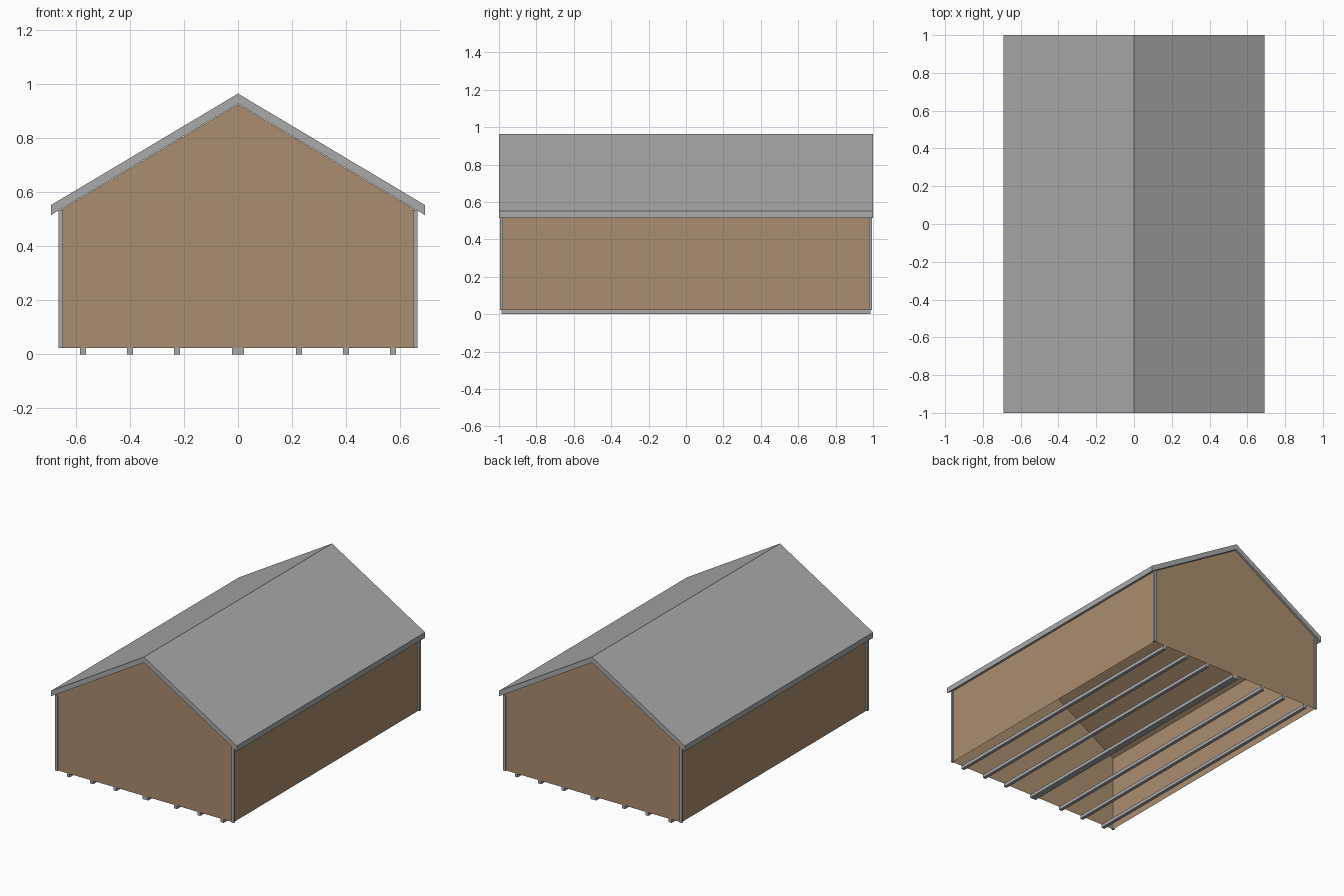
import bpy, bmesh

if "Cube" in bpy.data.objects:
    bpy.data.objects.remove(bpy.data.objects["Cube"])


def material(name, rgb):
    m = bpy.data.materials.new(name)
    m.diffuse_color = (*rgb, 1)
    m.use_nodes = True
    m.node_tree.nodes["Principled BSDF"].inputs["Base Color"].default_value = m.diffuse_color
    return m


GRAY = material("gray metal", (0.40, 0.40, 0.40))
TAN = material("tan siding", (0.40, 0.268, 0.156))

PEAK, SLOPE = 0.928, 0.596      # underside of the roof: height at ridge, fall per unit x
BASE = 0.023                    # top of the skids


def under(x):
    return PEAK - SLOPE * abs(x)


def prism(name, profile, vec, mat, skip_down=False):
    """Extrude a closed profile of 3D points along vec, optionally leaving the bottom open."""
    bm = bmesh.new()
    face = bm.faces.new([bm.verts.new(p) for p in profile])
    ext = bmesh.ops.extrude_face_region(bm, geom=[face], use_keep_orig=True)
    bmesh.ops.translate(bm, vec=vec, verts=[v for v in ext["geom"] if isinstance(v, bmesh.types.BMVert)])
    bmesh.ops.recalc_face_normals(bm, faces=bm.faces)
    if skip_down:
        down = [f for f in bm.faces if f.normal.z < -0.9]
        bmesh.ops.delete(bm, geom=down, context='FACES_ONLY')
    me = bpy.data.meshes.new(name)
    bm.to_mesh(me)
    bm.free()
    me.materials.append(mat)
    ob = bpy.data.objects.new(name, me)
    bpy.context.collection.objects.link(ob)
    return ob


# Walls: gabled shell, open underneath
W, L = 0.656, 0.986
drop = 0.002
prism("walls", [(x, -L, z) for x, z in (
    (-W, BASE), (W, BASE), (W, under(W) - drop), (0, PEAK - drop), (-W, under(W) - drop))],
    (0, 2 * L, 0), TAN, skip_down=True)

# Roof: chevron slab with vertical eave edges
R, T = 0.692, 0.037
prism("roof", [(x, -1, z) for x, z in (
    (-R, under(R)), (0, PEAK), (R, under(R)),
    (R, under(R) + T), (0, PEAK + T), (-R, under(R) + T))],
    (0, 2, 0), GRAY)

# L-shaped corner trims
ox, oy, ix, iy = 0.665, 0.994, 0.648, 0.979
for sx in (-1, 1):
    for sy in (-1, 1):
        prism("corner_trim", [(sx * x, sy * y, BASE) for x, y in (
            (ox, oy), (ix, oy), (ix, L), (W, L), (W, iy), (ox, iy))],
            (0, 0, under(ox) - BASE), GRAY)

# Skids under the walls, the middle one double width
for x, w in ((0, 0.022), *((s * p, 0.011) for s in (-1, 1) for p in (0.226, 0.399, 0.573))):
    prism("skid", [(x - w, -L, 0), (x + w, -L, 0), (x + w, -L, BASE), (x - w, -L, BASE)],
          (0, 2 * L, 0), GRAY)
